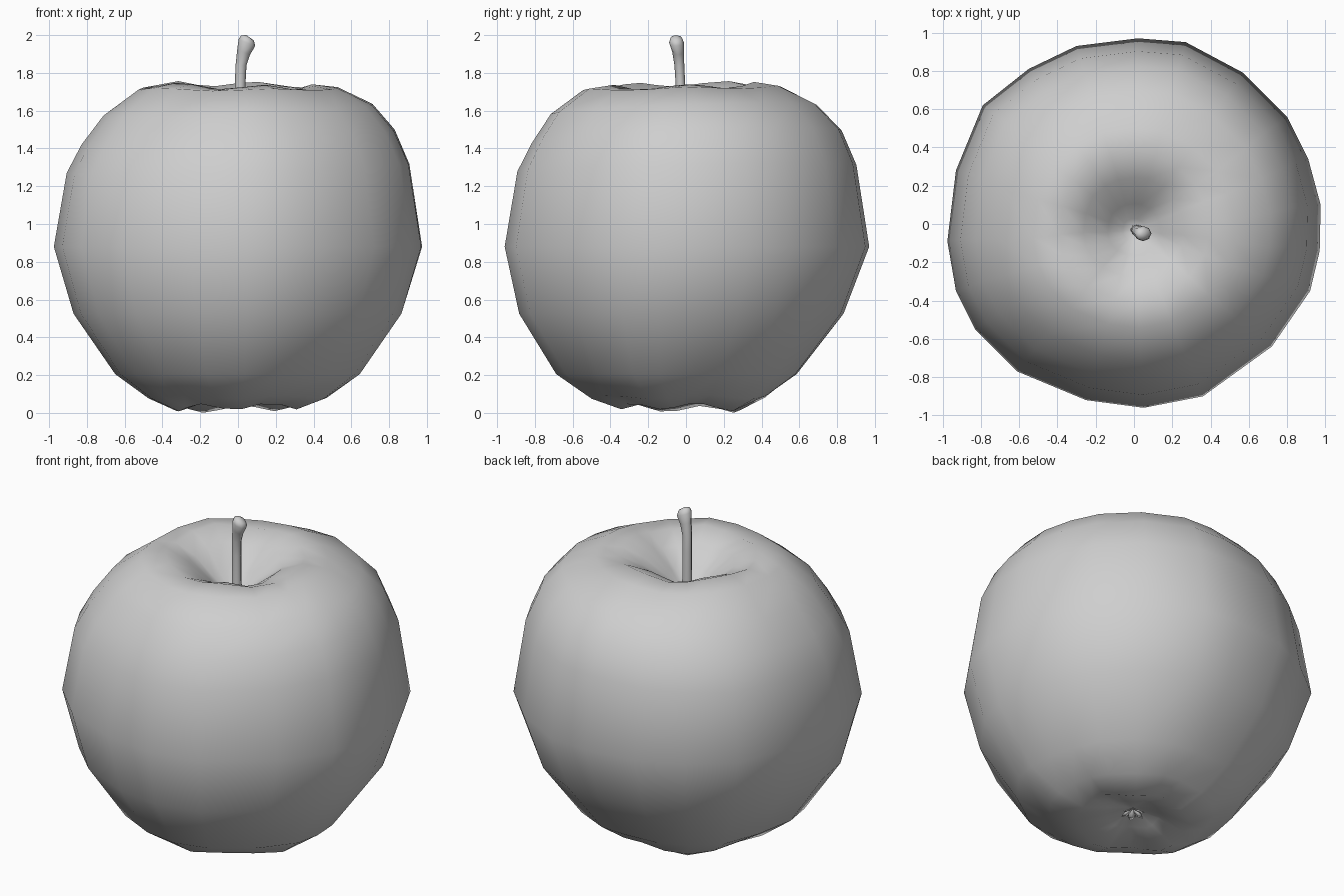
import bpy, bmesh
from math import sin, cos, pi, radians, atan2
from mathutils import Vector

if "Cube" in bpy.data.objects:
    bpy.data.objects.remove(bpy.data.objects["Cube"], do_unlink=True)

GREY = (0.62, 0.62, 0.62, 1)
grey = bpy.data.materials.new("plain grey")
grey.use_nodes = True
grey.diffuse_color = GREY
grey.node_tree.nodes["Principled BSDF"].inputs["Base Color"].default_value = GREY


def loft(name, rings, start=None, end=None):
    """Skin a list of closed rings, closing each end to a point."""
    bm = bmesh.new()
    loops = [[bm.verts.new(p) for p in ring] for ring in rings]
    n = len(loops[0])
    for a, b in zip(loops, loops[1:]):
        for i in range(n):
            j = (i + 1) % n
            bm.faces.new((a[i], a[j], b[j], b[i]))
    for loop, tip in ((loops[0], start), (loops[-1], end)):
        if tip is not None:
            v = bm.verts.new(tip)
            for i in range(n):
                bm.faces.new((loop[i], loop[(i + 1) % n], v))
    bmesh.ops.recalc_face_normals(bm, faces=bm.faces)
    for f in bm.faces:
        f.smooth = True
    mesh = bpy.data.meshes.new(name)
    bm.to_mesh(mesh)
    bm.free()
    mesh.materials.append(grey)
    obj = bpy.data.objects.new(name, mesh)
    bpy.context.scene.collection.objects.link(obj)


# Fruit body: an uneven outline scaled along a profile, with five soft lobes
outline = [(.97, -.14), (.975, .1), (.91, .34), (.8, .56), (.57, .79), (.27, .95), (.02, .97),
           (-.3, .93), (-.55, .81), (-.79, .62), (-.93, .28), (-.975, -.09), (-.93, -.35),
           (-.83, -.55), (-.61, -.77), (-.25, -.92), (.05, -.96), (.36, -.9), (.72, -.64), (.92, -.35)]

# scale, height, y shift, tilt in x, tilt in y, lobe height, lobe width
profile = [
    (.05, .105, -.01, 0, 0, 0, 0),
    (.16, .075, -.01, 0, 0, -.01, 0),
    (.33, .028, -.02, .02, -.02, -.018, .02),
    (.48, .085, -.03, 0, 0, -.012, .02),
    (.66, .205, -.045, 0, 0, 0, .015),
    (.89, .525, -.025, 0, 0, 0, .005),
    (1, .88, 0, 0, 0, 0, 0),
    (.93, 1.295, 0, .025, .02, 0, 0),
    (.85, 1.46, 0, .045, .04, 0, 0),
    (.73, 1.605, -.015, .04, .035, 0, 0),
    (.54, 1.718, -.025, 0, .015, .006, 0),
    (.40, 1.733, -.02, -.02, .02, .014, 0),
    (.27, 1.68, -.02, -.02, .02, .015, 0),
    (.14, 1.58, -.03, 0, 0, .008, 0),
    (.06, 1.51, -.03, 0, 0, 0, 0),
]


def body_ring(scale, z, shift, tilt_x, tilt_y, lobe_z, lobe_r):
    phase = radians(51 if z < 1 else 76)
    ring = []
    for x, y in outline:
        lobe = cos(5 * (atan2(y, x) - phase))
        s = scale * (1 + lobe_r * lobe)
        ring.append((x * s, y * s + shift, z + tilt_x * x * s + tilt_y * y * s + lobe_z * lobe))
    return ring


loft("fruit_body", [body_ring(*p) for p in profile], (0, -.01, .11), (.01, -.03, 1.49))

# Stem: a thin bent tube that swells and leans at the tip
stem_path = [(.014, -.03, 1.44, .033), (.012, -.03, 1.6, .029), (.012, -.03, 1.75, .028),
             (.016, -.035, 1.84, .029), (.03, -.042, 1.91, .034), (.047, -.05, 1.96, .044),
             (.05, -.052, 1.985, .034)]
stem_rings = []
for x, y, z, r in stem_path:
    lean = .4 if z > 1.9 else 0
    stem_rings.append([(x + r * cos(a), y + .9 * r * sin(a), z - lean * r * cos(a))
                       for a in (2 * pi * i / 8 for i in range(8))])
loft("stem", stem_rings, None, (.045, -.052, 2.0))

# Calyx: small pointed sepals around the hollow underneath
for i in range(6):
    a = 2 * pi * i / 6
    out, side = Vector((cos(a), sin(a), 0)), Vector((-sin(a), cos(a), 0))
    base = Vector((0, -.01, .112))
    rings = []
    for dist, drop, width in ((.015, .01, .016), (.045, .03, .02)):
        mid = base + out * dist - Vector((0, 0, drop))
        rings.append([mid + side * width, mid + out * .008, mid - side * width, mid - out * .008])
    loft(f"sepal_{i + 1}", rings, base, base + out * .07 - Vector((0, 0, .038)))
